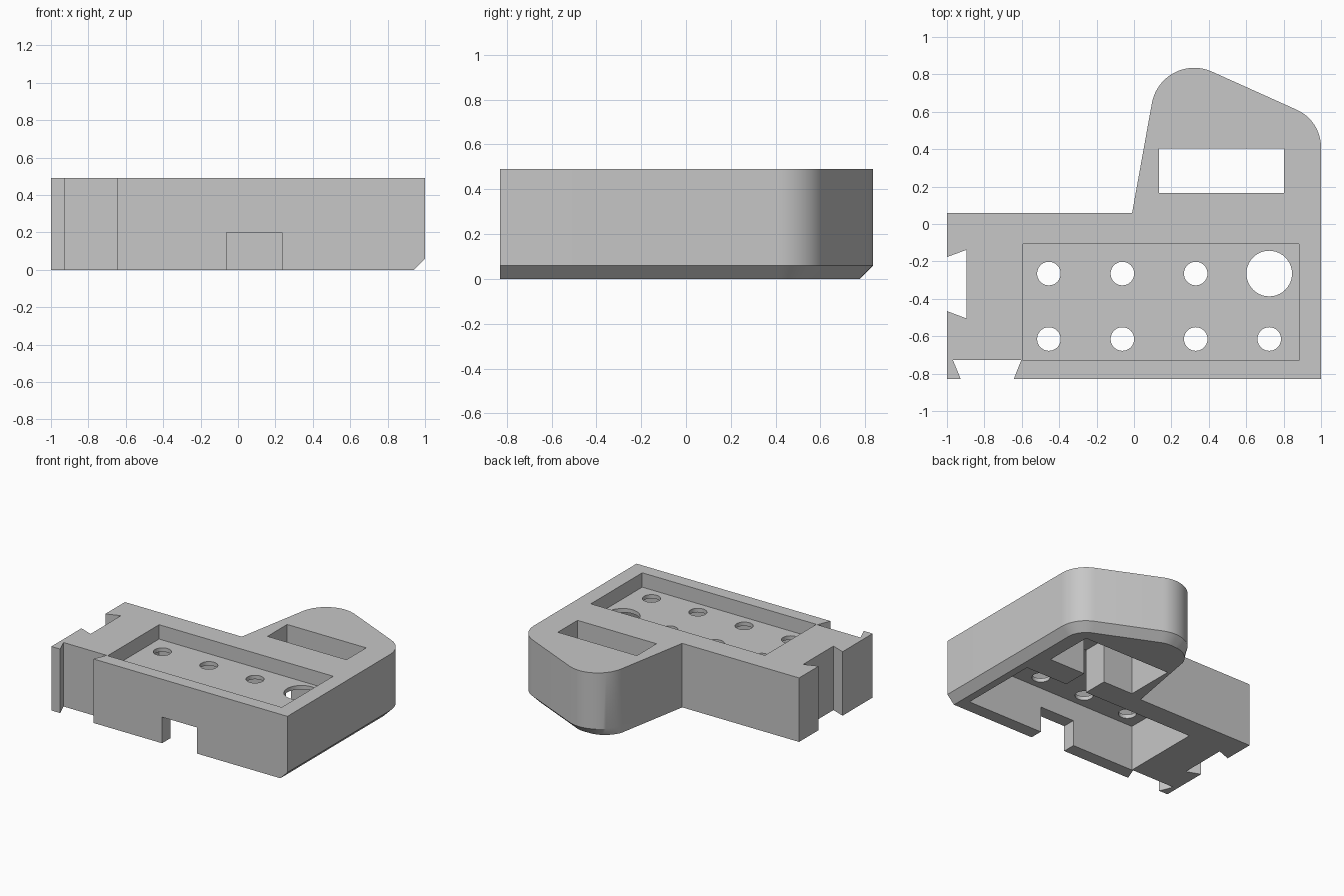
import bpy, bmesh, math

if "Cube" in bpy.data.objects:
    bpy.data.objects.remove(bpy.data.objects["Cube"])

H, CH = 0.49, 0.06          # body height, bottom chamfer size

grey = bpy.data.materials.new("light_grey")
grey.diffuse_color = (0.57, 0.57, 0.57, 1)
grey.use_nodes = True
grey.node_tree.nodes["Principled BSDF"].inputs["Base Color"].default_value = grey.diffuse_color


def mesh_object(name, bm):
    bmesh.ops.recalc_face_normals(bm, faces=bm.faces)
    me = bpy.data.meshes.new(name)
    bm.to_mesh(me)
    bm.free()
    ob = bpy.data.objects.new(name, me)
    bpy.context.collection.objects.link(ob)
    me.materials.append(grey)
    return ob


def loft(name, rings):
    """Closed solid through rings with equal point counts."""
    bm = bmesh.new()
    vs = [[bm.verts.new(p) for p in r] for r in rings]
    n = len(vs[0])
    for a, b in zip(vs, vs[1:]):
        for i in range(n):
            j = (i + 1) % n
            bm.faces.new((a[i], a[j], b[j], b[i]))
    bm.faces.new(vs[0])
    bm.faces.new(vs[-1])
    return mesh_object(name, bm)


def prism(name, pts, z0, z1):
    return loft(name, [[(x, y, z) for x, y in pts] for z in (z0, z1)])


def box(name, x0, x1, y0, y1, z0, z1):
    return prism(name, [(x0, y0), (x1, y0), (x1, y1), (x0, y1)], z0, z1)


def circle(x, y, r, n=40):
    return [(x + r * math.cos(2 * math.pi * i / n),
             y + r * math.sin(2 * math.pi * i / n)) for i in range(n)]


# Body outline: (x, y, inward offset x, inward offset y at the bottom)
outline = [(-1, -0.83, 0, 0), (1, -0.83, -CH, 0)]


def arc(cx, cy, r, a0, a1, n, taper_from=999):
    for i in range(n + 1):
        a = a0 + (a1 - a0) * i / n
        k = 1 if a <= taper_from else (a1 - a) / (a1 - taper_from)
        c, s = math.cos(math.radians(a)), math.sin(math.radians(a))
        outline.append((cx + r * c, cy + r * s, -CH * k * c, -CH * k * s))


arc(0.78, 0.41, 0.22, 0, 66, 12)
arc(0.322, 0.605, 0.23, 66, 170, 20, 100)
outline += [(-0.01, 0.06, 0, 0), (-1, 0.06, 0, 0)]

body = loft("body", [
    [(x + dx, y + dy, 0) for x, y, dx, dy in outline],
    [(x, y, CH) for x, y, dx, dy in outline],
    [(x, y, H) for x, y, dx, dy in outline]])

# Pockets, slot and channels
cutters = [
    box("top_pocket", -0.593, 0.882, -0.73, -0.108, 0.38, 0.6),
    box("bottom_pocket", -0.593, 0.882, -0.73, -0.108, -0.1, 0.35),
    box("slot", 0.133, 0.802, 0.167, 0.405, -0.1, 0.6),
    box("slot_recess", 0.09, 0.83, 0.085, 0.47, -0.1, 0.35),
    box("inner_channel", 0.345, 0.525, -0.15, 0.13, -0.1, 0.34),
    box("front_notch", -0.062, 0.235, -0.9, -0.7, -0.1, 0.2),
]

# Dovetail grooves on the left and front sides, widening inwards
cutters.append(prism("left_dovetail", [
    (-1.05, -0.447), (-0.895, -0.505), (-0.895, -0.138), (-1.05, -0.195)], -0.1, 0.6))
cutters.append(prism("front_dovetail", [
    (-0.905, -0.88), (-0.663, -0.88), (-0.603, -0.728), (-0.968, -0.728)], -0.1, 0.6))

# Grid of holes through the pocket floor, one of them large
for x in (-0.455, -0.062, 0.33, 0.723):
    for y in (-0.265, -0.615):
        r = 0.122 if x > 0.7 and y > -0.4 else 0.063
        cutters.append(prism("hole", circle(x, y, r), 0.3, 0.45))

bpy.context.view_layer.objects.active = body
for c in cutters:
    m = body.modifiers.new("cut", 'BOOLEAN')
    m.operation, m.solver, m.object = 'DIFFERENCE', 'EXACT', c
    bpy.ops.object.modifier_apply(modifier=m.name)
    bpy.data.objects.remove(c, do_unlink=True)

body.select_set(True)
bpy.ops.object.shade_smooth_by_angle(angle=math.radians(25))
